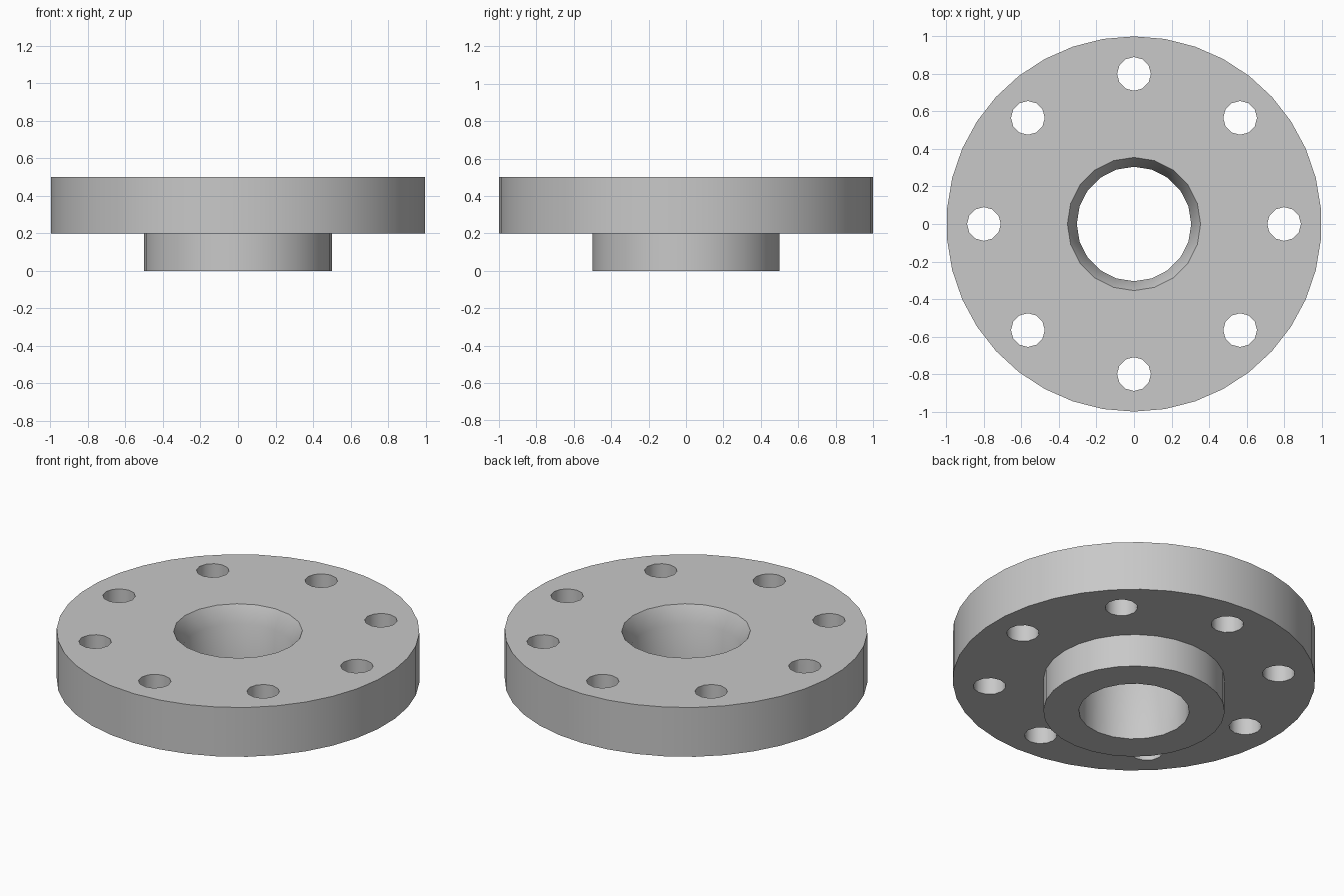
import bpy
import bmesh
from math import sin, cos, pi
from mathutils import Matrix

default = bpy.data.objects.get("Cube")
if default:
    bpy.data.objects.remove(default, do_unlink=True)

STEEL = (0.58, 0.58, 0.58, 1.0)
steel = bpy.data.materials.new("grey_steel")
steel.use_nodes = True
steel.diffuse_color = STEEL
steel.node_tree.nodes["Principled BSDF"].inputs["Base Color"].default_value = STEEL


def turned(name, profile, sides, centre=(0, 0)):
    """Closed solid turned about z from (radius, height) points, bottom to top."""
    bm = bmesh.new()
    rings = []
    for radius, height in profile:
        angles = [2 * pi * i / sides for i in range(sides)]
        rings.append([bm.verts.new((centre[0] - radius * sin(a),
                                    centre[1] + radius * cos(a), height)) for a in angles])
    for low, high in zip(rings, rings[1:]):
        for i in range(sides):
            j = (i + 1) % sides
            bm.faces.new((low[i], low[j], high[j], high[i]))
    bm.faces.new(rings[0][::-1])
    bm.faces.new(rings[-1])
    bmesh.ops.recalc_face_normals(bm, faces=bm.faces)
    mesh = bpy.data.meshes.new(name)
    bm.to_mesh(mesh)
    bm.free()
    mesh.materials.append(steel)
    obj = bpy.data.objects.new(name, mesh)
    bpy.context.collection.objects.link(obj)
    return obj


def combine(target, tool, operation):
    """Apply a boolean and discard the tool."""
    tool.hide_render = True
    mod = target.modifiers.new(operation.lower(), 'BOOLEAN')
    mod.operation = operation
    mod.solver = 'EXACT'
    mod.object = tool
    bpy.context.view_layer.objects.active = target
    bpy.ops.object.modifier_apply(modifier=mod.name)
    bpy.data.objects.remove(tool, do_unlink=True)


# Wide disc with a raised hub underneath
flange = turned("flange", [(1, 0.2), (1, 0.5)], 38)
combine(flange, turned("hub", [(0.5, 0), (0.5, 0.3)], 28), 'UNION')

# Central bore, chamfered at the top
bore = turned("bore_cutter", [(0.305, -0.1), (0.305, 0.4), (0.405, 0.6)], 20)
combine(flange, bore, 'DIFFERENCE')

# Ring of eight bolt holes
for k in range(8):
    a = k * pi / 4
    hole = turned("bolt_hole_cutter", [(0.09, 0.1), (0.09, 0.6)], 12,
                  (0.8 * cos(a), 0.8 * sin(a)))
    combine(flange, hole, 'DIFFERENCE')

# Smooth the round walls, keep the rims crisp
bpy.ops.object.select_all(action='DESELECT')
flange.select_set(True)
bpy.context.view_layer.objects.active = flange
bpy.ops.object.shade_smooth_by_angle(angle=0.6)
